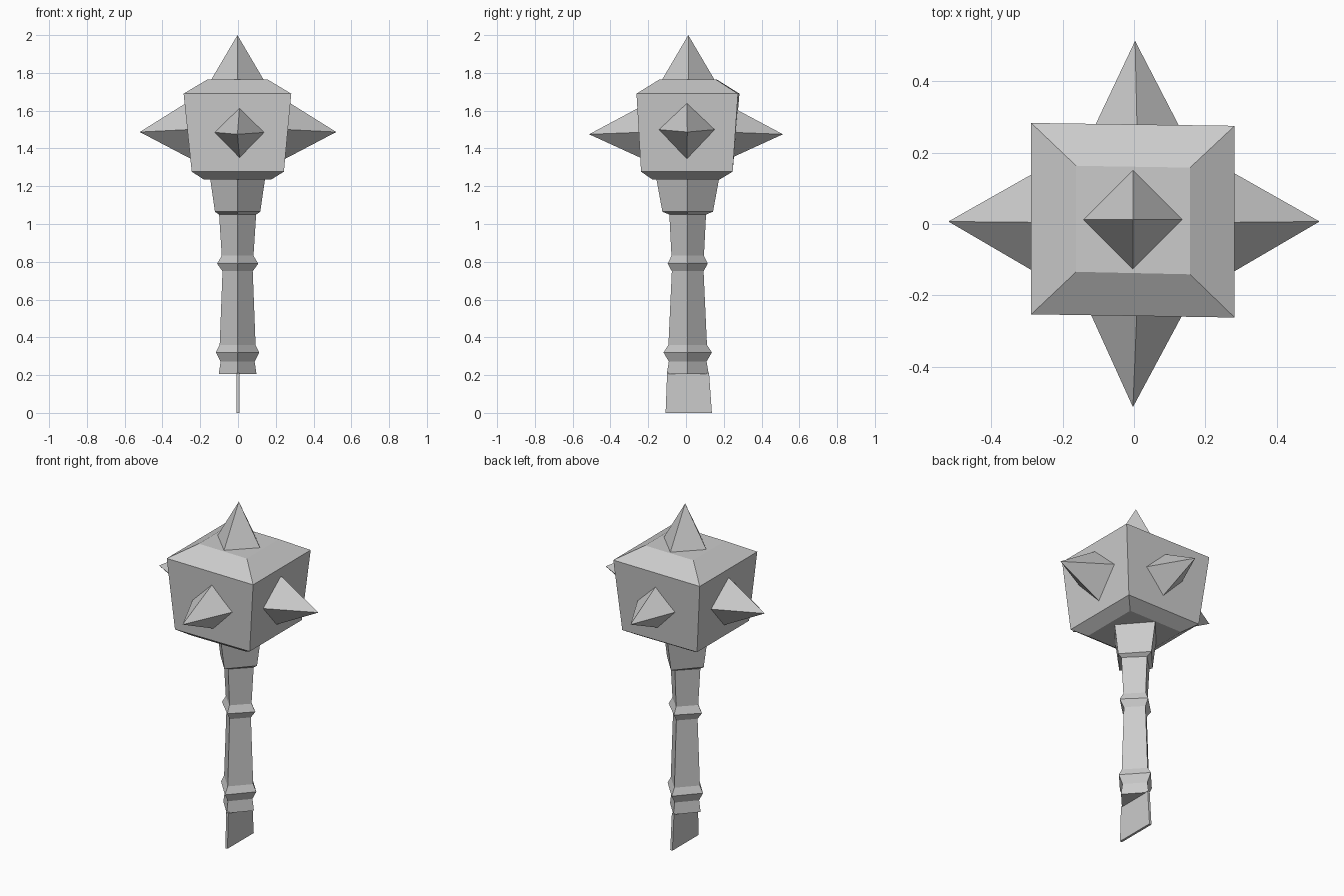
import bpy
import bmesh
from mathutils import Vector

cube = bpy.data.objects.get("Cube")
if cube:
    bpy.data.objects.remove(cube, do_unlink=True)

steel = bpy.data.materials.new("plain grey")
steel.use_nodes = True
GREY = (0.6, 0.6, 0.6, 1)
steel.diffuse_color = GREY
steel.node_tree.nodes["Principled BSDF"].inputs["Base Color"].default_value = GREY


def loft(name, rings):
    """Skin a stack of four-point rings and cap both ends."""
    bm = bmesh.new()
    loops = [[bm.verts.new(p) for p in ring] for ring in rings]
    for low, high in zip(loops, loops[1:]):
        for i in range(4):
            j = (i + 1) % 4
            bm.faces.new((low[i], low[j], high[j], high[i]))
    bm.faces.new(loops[0][::-1])
    bm.faces.new(loops[-1])
    bmesh.ops.recalc_face_normals(bm, faces=bm.faces)
    return finish(name, bm)


def finish(name, bm):
    mesh = bpy.data.meshes.new(name)
    bm.to_mesh(mesh)
    bm.free()
    mesh.materials.append(steel)
    obj = bpy.data.objects.new(name, mesh)
    bpy.context.collection.objects.link(obj)
    return obj


def box_ring(x0, x1, y0, y1, z):
    return [(x0, y0, z), (x1, y0, z), (x1, y1, z), (x0, y1, z)]


def diamond_ring(rx, ry, z, cx=-0.002, cy=0.009):
    return [(cx + rx, cy, z), (cx, cy + ry, z), (cx - rx, cy, z), (cx, cy - ry, z)]


def spike(name, base, tip, u, v, radius):
    """Four-sided pyramid whose base is sunk into the head."""
    base, tip, u, v = map(Vector, (base, tip, u, v))
    bm = bmesh.new()
    corners = [bm.verts.new(base + d * radius) for d in (u, v, -u, -v)]
    apex = bm.verts.new(tip)
    for i in range(4):
        bm.faces.new((corners[i], corners[(i + 1) % 4], apex))
    bm.faces.new(corners[::-1])
    bmesh.ops.recalc_face_normals(bm, faces=bm.faces)
    return finish(name, bm)


# Handle: diamond section with two raised rings and a flared neck
handle = [
    (0.100, 0.111, 0.205), (0.090, 0.100, 0.272), (0.115, 0.128, 0.320),
    (0.095, 0.102, 0.360), (0.080, 0.084, 0.750), (0.109, 0.106, 0.790),
    (0.084, 0.086, 0.832), (0.098, 0.097, 1.050), (0.120, 0.134, 1.065),
    (0.146, 0.167, 1.245),
]
loft("handle", [diamond_ring(*r) for r in handle])

# Thin tang below the handle
loft("tang", [box_ring(-0.007, 0.007, -0.108, 0.137, 0),
              box_ring(-0.007, 0.007, -0.100, 0.122, 0.21)])

# Head: tapered block with bevelled top and bottom
loft("head", [
    box_ring(-0.180, 0.175, -0.177, 0.177, 1.235),
    box_ring(-0.245, 0.243, -0.238, 0.247, 1.277),
    [(-0.288, -0.253, 1.69), (0.282, -0.262, 1.69),
     (0.282, 0.275, 1.69), (-0.288, 0.283, 1.69)],
    [(-0.162, -0.134, 1.765), (0.157, -0.141, 1.765),
     (0.157, 0.158, 1.765), (-0.162, 0.163, 1.765)],
])

# Spikes on the top and the four sides
X, Y, Z = (1, 0, 0), (0, 1, 0), (0, 0, 1)
spike("top_spike", (-0.003, 0.012, 1.75), (-0.003, 0.012, 2), X, Y, 0.147)
for side, s in (("left", 1), ("right", -1)):
    spike(side + "_spike", (0.2 * s, 0.004, 1.503), (0.52 * s, 0.007, 1.487), Y, Z, 0.184)
for side, s in (("back", 1), ("front", -1)):
    spike(side + "_spike", (0.01, 0.2 * s, 1.487), (0.003 * s, 0.513 * s, 1.475), X, Z, 0.155)
